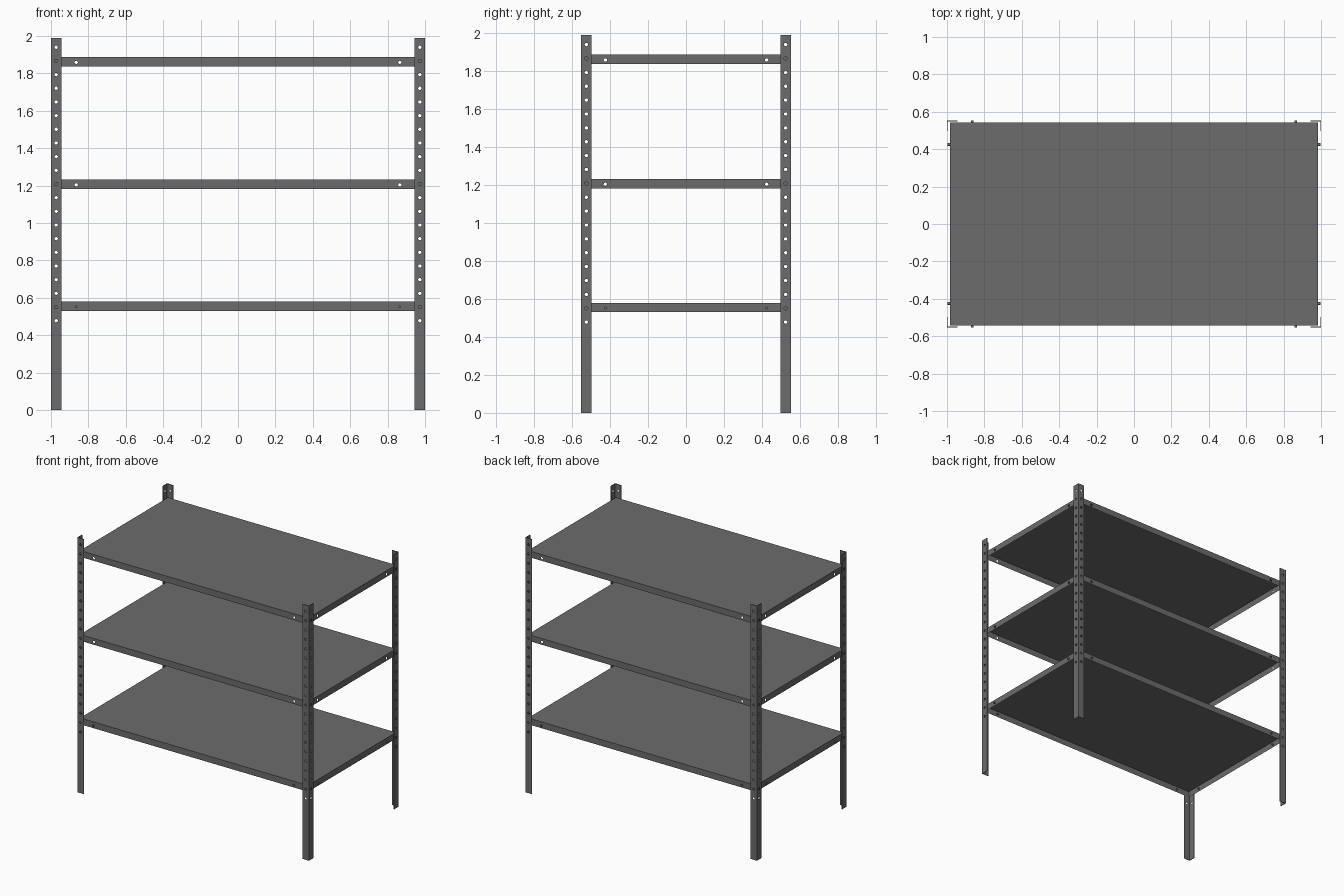
import bpy, bmesh
from math import pi
from mathutils import Matrix, Vector

cube = bpy.data.objects.get("Cube")
if cube:
    bpy.data.objects.remove(cube)

steel = bpy.data.materials.new("grey steel")
steel.use_nodes = True
GREY = (0.15, 0.15, 0.15, 1)
steel.diffuse_color = GREY
steel.node_tree.nodes["Principled BSDF"].inputs["Base Color"].default_value = GREY

HX, HY, HEIGHT = 1.0, 0.553, 1.99      # outer frame
LEG_W, LEG_T = 0.055, 0.004            # angle-iron legs
SX, SY, DEPTH, SHEET = 0.985, 0.542, 0.049, 0.004
HOLE_R = 0.009


def add_object(name, bm):
    bmesh.ops.recalc_face_normals(bm, faces=bm.faces)
    mesh = bpy.data.meshes.new(name)
    bm.to_mesh(mesh)
    bm.free()
    mesh.materials.append(steel)
    obj = bpy.data.objects.new(name, mesh)
    bpy.context.collection.objects.link(obj)
    return obj


def add_rod(bm, centre, axis, radius, length):
    turn = Vector(axis).to_track_quat('Z', 'Y').to_matrix().to_4x4()
    bmesh.ops.create_cone(bm, cap_ends=True, segments=12, radius1=radius, radius2=radius,
                          depth=length, matrix=Matrix.Translation(centre) @ turn)


def cut(obj, bm):
    """Subtract the rods in bm from obj."""
    cutter = add_object("hole_cutter", bm)
    cutter.hide_render = True
    mod = obj.modifiers.new("holes", 'BOOLEAN')
    mod.operation, mod.solver, mod.object = 'DIFFERENCE', 'EXACT', cutter
    bpy.context.view_layer.objects.active = obj
    bpy.ops.object.modifier_apply(modifier=mod.name)
    bpy.data.objects.remove(cutter)


# One L-section leg, punched on both flanges
bm = bmesh.new()
profile = [(HX, HY), (HX - LEG_W, HY), (HX - LEG_W, HY - LEG_T), (HX - LEG_T, HY - LEG_T),
           (HX - LEG_T, HY - LEG_W), (HX, HY - LEG_W)]
face = bm.faces.new([bm.verts.new((x, y, 0)) for x, y in profile])
ext = bmesh.ops.extrude_face_region(bm, geom=[face])["geom"]
bmesh.ops.translate(bm, vec=(0, 0, HEIGHT), verts=[v for v in ext if isinstance(v, bmesh.types.BMVert)])
leg = add_object("leg_back_left", bm)

holes = bmesh.new()
for i in range(21):
    z = 0.478 + i * 0.0731
    add_rod(holes, (HX - 0.028, HY, z), (0, 1, 0), HOLE_R, 0.03)
    add_rod(holes, (HX, HY - 0.028, z), (1, 0, 0), HOLE_R, 0.03)
cut(leg, holes)

# Mirrored copies for the other corners
for name, sx, sy in (("leg_back_right", -1, 1), ("leg_front_left", 1, -1), ("leg_front_right", -1, -1)):
    bm = bmesh.new()
    bm.from_mesh(leg.data)
    bmesh.ops.scale(bm, vec=(sx, sy, 1), verts=bm.verts)
    add_object(name, bm)


def rim_points(z):
    """Fixing points and outward directions around a shelf rim."""
    for s in (-1, 1):
        for t in (-1, 1):
            yield (s * 0.865, t * SY, z), (0, t, 0)
            yield (s * SX, t * 0.425, z), (s, 0, 0)


# Folded sheet trays, open underneath
for name, top in (("lower", 0.58), ("middle", 1.232), ("upper", 1.887)):
    bm = bmesh.new()
    bmesh.ops.create_cube(bm, size=1, matrix=Matrix.Translation((0, 0, top - DEPTH / 2))
                          @ Matrix.Diagonal((2 * SX, 2 * SY, DEPTH, 1)))
    base = min(bm.faces, key=lambda f: f.calc_center_median().z)
    bmesh.ops.inset_region(bm, faces=[base], thickness=SHEET)
    bmesh.ops.translate(bm, vec=(0, 0, DEPTH - SHEET), verts=base.verts)
    shelf = add_object(name + "_shelf", bm)

    rods = bmesh.new()
    z = top - 0.028
    if name == "lower":
        # Bolts fill the fixing holes here
        for point, out in rim_points(z):
            add_rod(rods, point, out, HOLE_R * 0.8, 0.024)
        add_object("shelf_bolts", rods)
    else:
        for point, out in rim_points(z):
            add_rod(rods, point, out, HOLE_R, 0.03)
        cut(shelf, rods)
